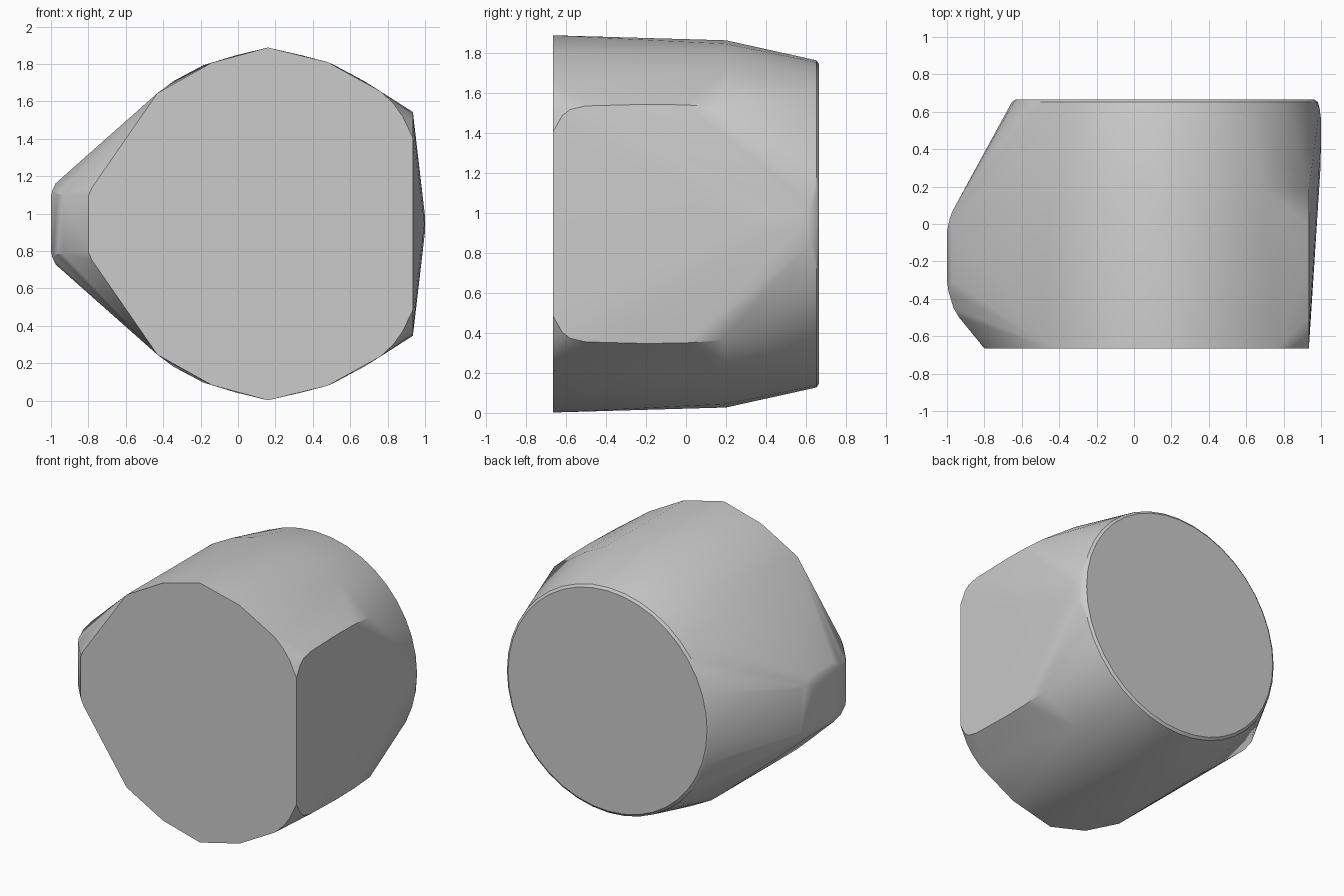
import bpy, bmesh
from math import cos, sin, tau, radians

if "Cube" in bpy.data.objects:
    bpy.data.objects.remove(bpy.data.objects["Cube"])

CX, CZ = 0.165, 0.945      # axis of the rounded body, also its mirror height
FRONT, BACK = -0.665, 0.665
points = []


def add(x, y, h):
    """Point at height h above the mirror plane, plus its reflection."""
    points.append((x, y, CZ + h))
    if h > 0:
        points.append((x, y, CZ - h))


def ring(y, r, n, xmin=-2, xmax=2):
    """Round cross-section, trimmed in x."""
    for i in range(n):
        a = tau * i / n
        x, h = CX + r * cos(a), r * sin(a)
        if xmin < x < xmax and h > -1e-6:
            add(x, y, max(h, 0))


# front outline
for x, h in [(0.16, 0.943), (0.48, 0.865), (0.76, 0.71), (0.83, 0.645),
             (0.88, 0.575), (0.935, 0.46), (-0.14, 0.862), (-0.43, 0.70),
             (-0.78, 0.195), (-0.8, 0.15)]:
    add(x, FRONT, h)

# shoulder ring and rounded rear rim
ring(0.2, 0.918, 32, -0.5, 0.84)
ring(0.652, 0.818, 40)
ring(BACK, 0.80, 40)

# right-hand flat with its curved upper and lower borders
for y, h in [(-0.62, 0.54), (-0.58, 0.572), (-0.5, 0.59), (-0.2, 0.598), (0.0, 0.595), (0.18, 0.582)]:
    add(0.935, y, h)
for x, y, h in [(0.997, 0.3, 0.0), (1.0, 0.45, 0.04), (1.0, 0.56, 0.04),
                (0.992, 0.62, 0.1)]:
    add(x, y, h)

# left-hand nub
for x, y, h in [(-1, -0.3, 0.15), (-1, -0.04, 0.15), (-0.992, -0.36, 0.18),
                (-0.985, 0.03, 0.18), (-0.965, -0.45, 0.16), (-0.97, 0.07, 0.16),
                (-0.975, -0.30, 0.217), (-0.975, -0.03, 0.217), (-0.935, -0.5, 0.16)]:
    add(x, y, h)

# wrap everything in one convex body and merge coplanar faces
bm = bmesh.new()
for p in points:
    bm.verts.new(p)
bmesh.ops.convex_hull(bm, input=bm.verts[:])
bmesh.ops.delete(bm, geom=[v for v in bm.verts if not v.link_faces], context='VERTS')
bmesh.ops.dissolve_limit(bm, angle_limit=radians(0.5), verts=bm.verts[:], edges=bm.edges[:])
bmesh.ops.recalc_face_normals(bm, faces=bm.faces[:])
mesh = bpy.data.meshes.new("convex_body")
bm.to_mesh(mesh)
bm.free()
body = bpy.data.objects.new("convex_body", mesh)
bpy.context.collection.objects.link(body)
bpy.context.view_layer.objects.active = body
body.select_set(True)
bpy.ops.object.shade_smooth_by_angle(angle=radians(30))
